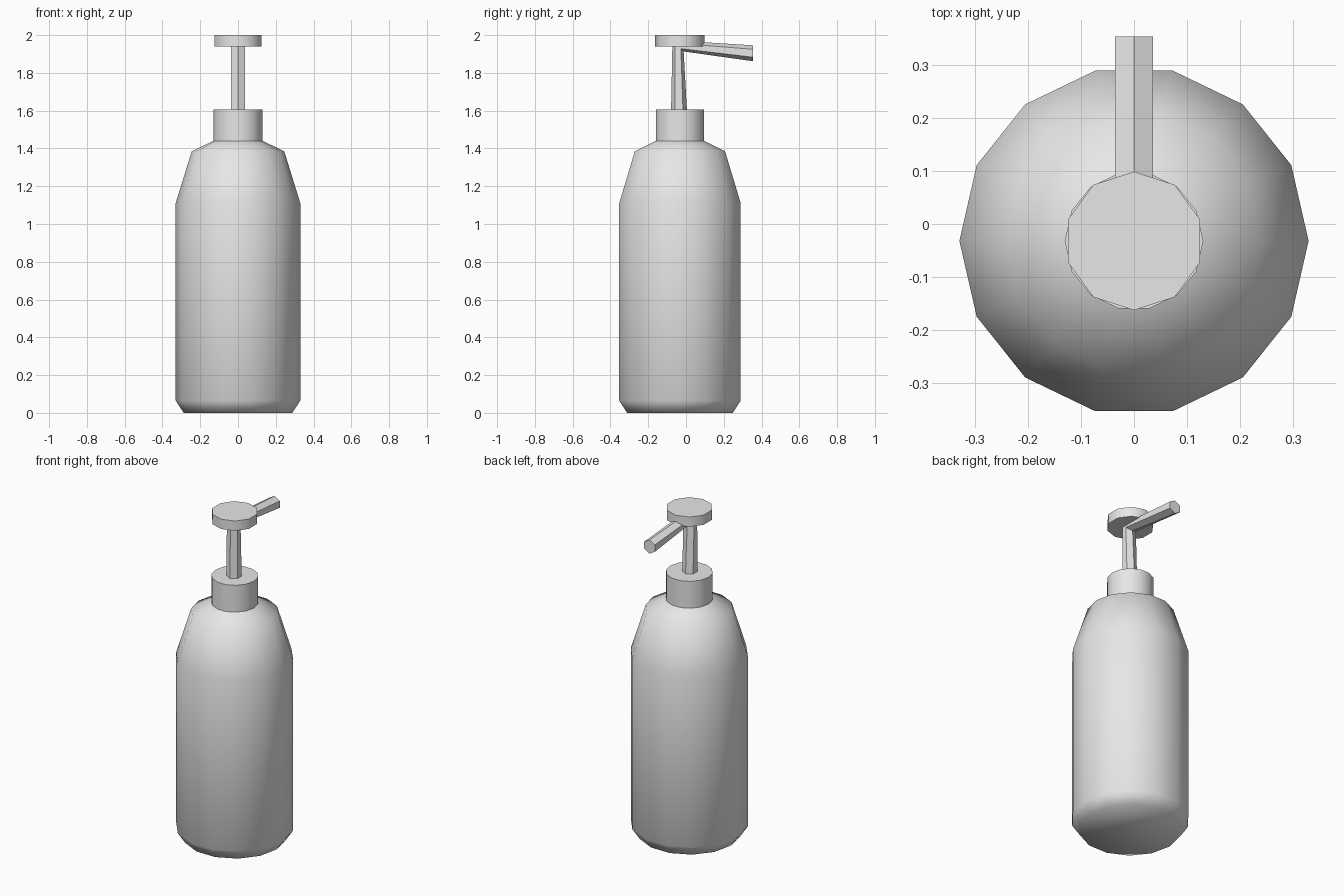
import bpy, bmesh
from math import pi, sin, cos, radians
from mathutils import Vector

cube = bpy.data.objects.get("Cube")
if cube:
    bpy.data.objects.remove(cube, do_unlink=True)

AXIS_Y = -0.032

grey = bpy.data.materials.new("light grey plastic")
grey.use_nodes = True
grey.diffuse_color = (0.8, 0.8, 0.8, 1)
grey.node_tree.nodes["Principled BSDF"].inputs["Base Color"].default_value = (0.8, 0.8, 0.8, 1)


def skin_rings(name, rings, close_end=True, smooth_angle=None):
    """Bridge equal-sided rings of points into one object."""
    bm = bmesh.new()
    loops = [[bm.verts.new(p) for p in ring] for ring in rings]
    n = len(loops[0])
    for low, high in zip(loops, loops[1:]):
        for i in range(n):
            j = (i + 1) % n
            bm.faces.new((low[i], low[j], high[j], high[i]))
    bm.faces.new(loops[0][::-1])
    if close_end:
        bm.faces.new(loops[-1])
    bmesh.ops.recalc_face_normals(bm, faces=bm.faces)
    mesh = bpy.data.meshes.new(name)
    bm.to_mesh(mesh)
    bm.free()
    mesh.materials.append(grey)
    obj = bpy.data.objects.new(name, mesh)
    bpy.context.collection.objects.link(obj)
    if smooth_angle:
        bpy.ops.object.select_all(action="DESELECT")
        obj.select_set(True)
        bpy.context.view_layer.objects.active = obj
        bpy.ops.object.shade_smooth_by_angle(angle=radians(smooth_angle))
    return obj


def ring(centre, radius, sides, u, v):
    """Regular polygon in the plane of u and v, first corner along u."""
    return [Vector(centre) + radius * (cos(2 * pi * i / sides) * u + sin(2 * pi * i / sides) * v)
            for i in range(sides)]


X, Y, Z = Vector((1, 0, 0)), Vector((0, 1, 0)), Vector((0, 0, 1))


def lathe(name, profile, sides, u, v, **options):
    return skin_rings(name, [ring((0, AXIS_Y, z), r, sides, u, v) for r, z in profile], **options)


# Bottle with chamfered foot and tapered shoulder; the collar closes its top
lathe("bottle_body", [(0.287, 0), (0.33, 0.065), (0.33, 1.11), (0.245, 1.385), (0.131, 1.44)],
      14, X, Y, close_end=False, smooth_angle=60)

# Screw collar
lathe("collar", [(0.131, 1.44), (0.131, 1.605)], 14, X, Y, smooth_angle=40)

# Press cap
lathe("pump_cap", [(0.131, 1.94), (0.131, 2.0)], 10, Y, -X, smooth_angle=40)

# Bent hexagonal tube: stem foot, diagonal elbow, spout mouth
elbow_dir = (Y - Z).normalized()
skin_rings("stem_and_spout", [
    ring((0, -0.037, 1.6), 0.042, 6, Y, X),
    ring((0, -0.042, 1.943), 0.042, 6, elbow_dir, X),
    ring((0, 0.354, 1.904), 0.042, 6, -Z, X),
])
